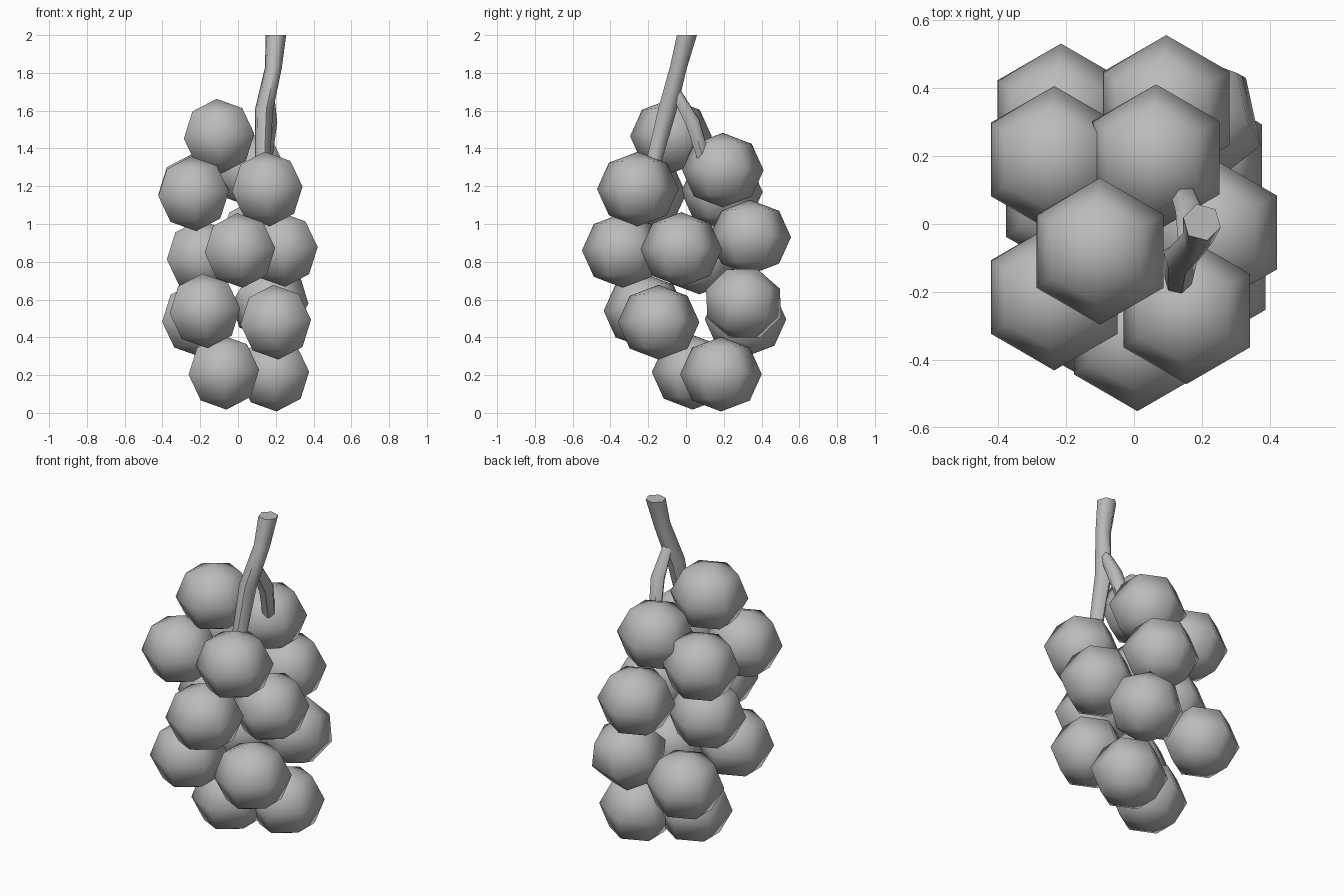
import bpy
import bmesh
from math import radians, sin, cos, pi
from mathutils import Vector

cube = bpy.data.objects.get("Cube")
if cube:
    bpy.data.objects.remove(cube, do_unlink=True)

# One plain grey for the whole bunch
grey = bpy.data.materials.new("plain_grey")
grey.use_nodes = True
colour = (0.5, 0.5, 0.5, 1)
grey.diffuse_color = colour
grey.node_tree.nodes["Principled BSDF"].inputs["Base Color"].default_value = colour


def grape_mesh():
    """Half-circle profile spun into a six-sided, four-ring ball."""
    bm = bmesh.new()
    profile = [bm.verts.new((0, 0.216 * sin(k * pi / 4), 0.198 * cos(k * pi / 4)))
               for k in range(5)]
    edges = [bm.edges.new(pair) for pair in zip(profile, profile[1:])]
    bmesh.ops.spin(bm, geom=profile + edges, cent=(0, 0, 0), axis=(0, 0, 1),
                   angle=2 * pi, steps=6)
    bmesh.ops.remove_doubles(bm, verts=bm.verts, dist=0.001)
    bmesh.ops.dissolve_degenerate(bm, edges=bm.edges, dist=0.001)
    bmesh.ops.recalc_face_normals(bm, faces=bm.faces)
    for face in bm.faces:
        face.smooth = True
    mesh = bpy.data.meshes.new("grape")
    bm.to_mesh(mesh)
    bm.free()
    mesh.materials.append(grey)
    return mesh


def stalk(name, points):
    """Six-sided tapering tube through (x, y, z, radius) points."""
    curve = bpy.data.curves.new(name, "CURVE")
    curve.dimensions = "3D"
    curve.bevel_depth = 1
    curve.bevel_resolution = 1
    curve.use_fill_caps = True
    spline = curve.splines.new("POLY")
    spline.points.add(len(points) - 1)
    for point, (x, y, z, radius) in zip(spline.points, points):
        point.co = (x, y, z, 1)
        point.radius = radius
    obj = bpy.data.objects.new(name, curve)
    bpy.context.collection.objects.link(obj)
    curve.materials.append(grey)
    bpy.ops.object.select_all(action="DESELECT")
    obj.select_set(True)
    bpy.context.view_layer.objects.active = obj
    bpy.ops.object.convert(target="MESH")
    bpy.ops.object.shade_smooth_by_angle(angle=radians(60))
    # Trim the slanted end level with the top of the bunch
    for vert in bpy.context.object.data.vertices:
        if vert.co.z > 1.95:
            vert.co.z = 2.0


# Grapes, from the top of the bunch down
centres = [
    (-0.10, -0.08, 1.465),
    (0.065, 0.195, 1.285),
    (-0.235, -0.215, 1.16),
    (0.155, -0.255, 1.185),
    (-0.235, 0.19, 1.17),
    (0.095, 0.34, 0.93),
    (0.01, -0.335, 0.86),
    (0.235, -0.025, 0.865),
    (-0.19, 0.07, 0.825),
    (0.17, 0.305, 0.58),
    (-0.175, -0.22, 0.54),
    (-0.215, 0.315, 0.495),
    (0.2, -0.145, 0.48),
    (-0.075, 0.035, 0.215),
    (0.19, 0.185, 0.205),
]
mesh = grape_mesh()
for number, centre in enumerate(centres, 1):
    grape = bpy.data.objects.new(f"grape_{number}", mesh)
    grape.location = Vector(centre)
    grape.rotation_euler = (0, radians(-4), 0)
    if number == 10:
        grape.rotation_euler = (radians(-20), radians(12), radians(8))
    bpy.context.collection.objects.link(grape)

# Main stem and its side branch
stalk("stem", [(0.2, 0.005, 2.0, 0.057), (0.188, -0.04, 1.83, 0.046),
               (0.137, -0.1, 1.6, 0.05), (0.13, -0.165, 1.35, 0.042),
               (0.14, -0.18, 1.27, 0.038)])
stalk("branch", [(0.16, -0.055, 1.7, 0.03), (0.165, 0.035, 1.54, 0.043),
                 (0.145, 0.09, 1.36, 0.038)])
